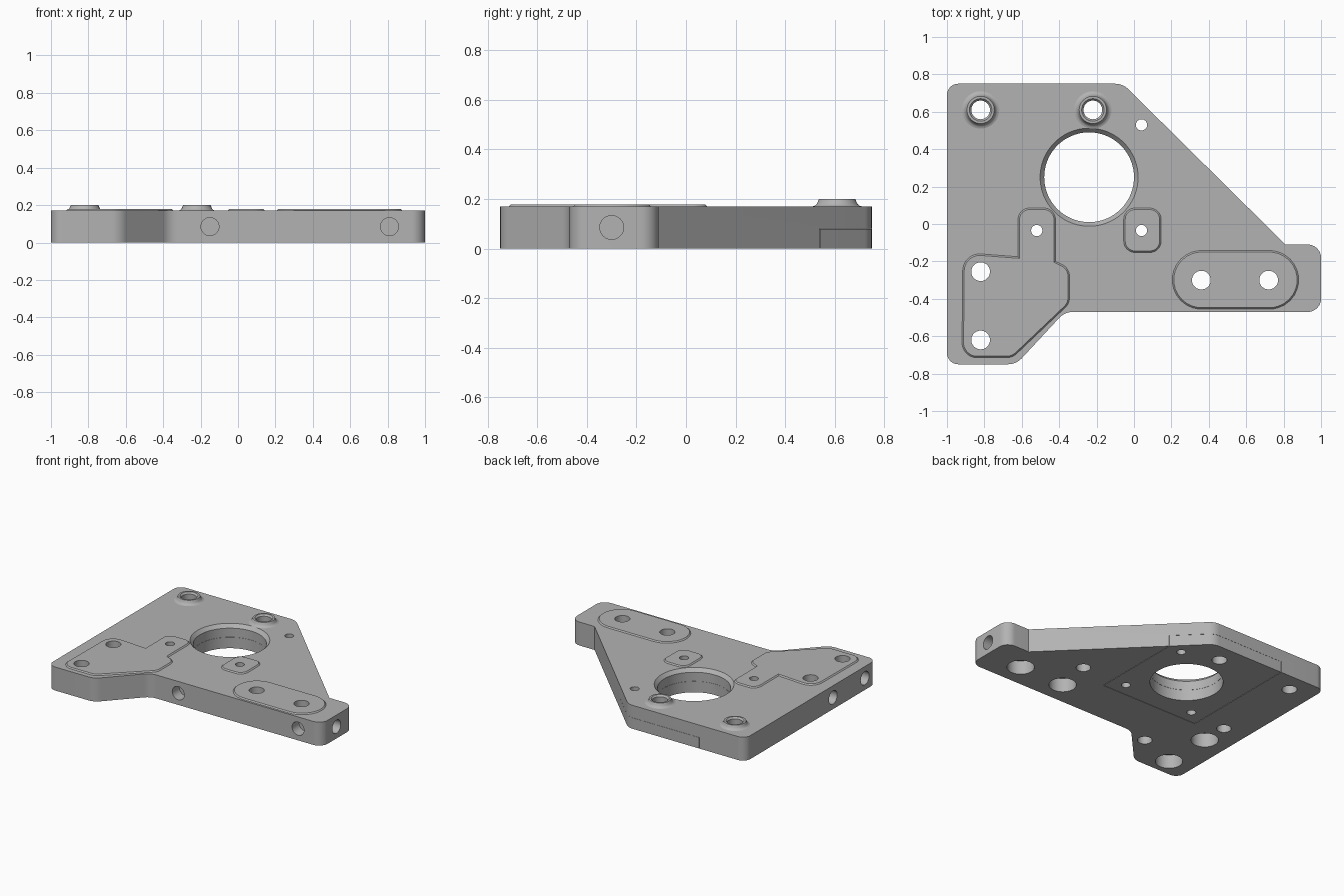
import bpy, bmesh, math
from mathutils import Vector, Matrix

cube = bpy.data.objects.get("Cube")
if cube:
    bpy.data.objects.remove(cube, do_unlink=True)

TOP, PAD_TOP, BOSS_TOP, SEAM = 0.17, 0.178, 0.2, 0.08

grey = bpy.data.materials.new("machined grey")
grey.use_nodes = True
grey.diffuse_color = (0.45, 0.45, 0.45, 1)
grey.node_tree.nodes["Principled BSDF"].inputs["Base Color"].default_value = (0.45, 0.45, 0.45, 1)


def finish(bm, name):
    bmesh.ops.recalc_face_normals(bm, faces=bm.faces)
    mesh = bpy.data.meshes.new(name)
    bm.to_mesh(mesh)
    bm.free()
    mesh.materials.append(grey)
    ob = bpy.data.objects.new(name, mesh)
    bpy.context.collection.objects.link(ob)
    return ob


def fillet(corners, steps=8):
    """Round each (x, y, radius) corner of a closed outline."""
    out = []
    for i, (x, y, r) in enumerate(corners):
        p = Vector((x, y))
        a = (Vector(corners[i - 1][:2]) - p).normalized()
        b = (Vector(corners[(i + 1) % len(corners)][:2]) - p).normalized()
        if r == 0:
            out.append(p)
            continue
        half = a.angle(b) / 2
        centre = p + (a + b).normalized() * r / math.sin(half)
        start = p + a * r / math.tan(half) - centre
        end = p + b * r / math.tan(half) - centre
        out += [centre + start.lerp(end, k / steps).normalized() * r for k in range(steps + 1)]
    return out


def prism(name, corners, z0, z1, chamfer=0):
    bm = bmesh.new()
    base = bm.faces.new([bm.verts.new((p.x, p.y, z0)) for p in fillet(corners)])
    geom = bmesh.ops.extrude_face_region(bm, geom=[base])["geom"]
    top = [v for v in geom if isinstance(v, bmesh.types.BMVert)]
    bmesh.ops.translate(bm, verts=top, vec=(0, 0, z1 - z0))
    bmesh.ops.recalc_face_normals(bm, faces=bm.faces)
    if chamfer:
        rim = [e for e in bm.edges if all(v in top for v in e.verts)]
        bmesh.ops.bevel(bm, geom=rim, offset=chamfer, segments=1, affect="EDGES")
    return finish(bm, name)


def turn(bm, profile, matrix, sides=48):
    """Add a closed solid of revolution from (radius, height) points."""
    rings = [[bm.verts.new(matrix @ Vector((r * math.cos(t), r * math.sin(t), z)))
              for t in (2 * math.pi * k / sides for k in range(sides))] for r, z in profile]
    for lo, hi in zip(rings, rings[1:]):
        for k in range(sides):
            n = (k + 1) % sides
            bm.faces.new((lo[k], lo[n], hi[n], hi[k]))
    bm.faces.new(rings[0][::-1])
    bm.faces.new(rings[-1])


def at(x, y, z=0):
    return Matrix.Translation((x, y, z))


# Main plate, with a pocket under it for the flush insert
plate = prism("main_plate", [
    (-1, 0.75, 0.06), (-0.06, 0.75, 0.1), (0.81, -0.11, 0), (1, -0.11, 0.07),
    (1, -0.47, 0.07), (-0.37, -0.47, 0.1), (-0.63, -0.75, 0.1), (-1, -0.75, 0.06)], 0, TOP)
pocket = prism("pocket_cutter", [
    (-0.633, -0.133, 0), (0.153, -0.133, 0), (0.153, 1, 0), (-0.633, 1, 0)], -0.1, SEAM)
diagonal_y = 0.75 - 0.21 * 0.86 / 0.87
insert = prism("bottom_insert", [
    (-0.63, -0.13, 0), (0.15, -0.13, 0), (0.15, diagonal_y, 0),
    (-0.06, 0.75, 0.1), (-0.63, 0.75, 0)], 0, SEAM - 0.001)

# Raised mounting pads
corner_pad = prism("corner_pad", [
    (-0.62, 0.085, 0.06), (-0.42, 0.085, 0.06), (-0.42, -0.2, 0), (-0.345, -0.235, 0.07),
    (-0.345, -0.425, 0.07), (-0.65, -0.715, 0.08), (-0.92, -0.715, 0.08),
    (-0.915, -0.153, 0.09), (-0.62, -0.175, 0)], 0.15, PAD_TOP, 0.008)
small_pad = prism("small_pad", [
    (-0.055, 0.085, 0.06), (0.145, 0.085, 0.06), (0.145, -0.152, 0.06), (-0.055, -0.152, 0.06)],
    0.15, PAD_TOP, 0.008)
long_pad = prism("long_pad", [
    (0.205, -0.142, 0.155), (0.88, -0.142, 0.155), (0.88, -0.455, 0.155), (0.205, -0.455, 0.155)],
    0.15, PAD_TOP, 0.008)

# Flared bosses
boss_spots = [(-0.82, 0.61), (-0.22, 0.61)]
bosses = []
for side, spot in zip(("right", "left"), boss_spots):
    bm = bmesh.new()
    turn(bm, [(0.1, 0.15), (0.1, TOP), (0.09, 0.173), (0.083, 0.179), (0.079, 0.187),
              (0.073, BOSS_TOP)], at(*spot))
    bosses.append(finish(bm, side + "_boss"))

# All drilled holes as one cutter
bm = bmesh.new()
turn(bm, [(0.24, -0.1), (0.24, 0.145), (0.262, TOP), (0.262, 0.3)], at(-0.24, 0.25), 96)
for spot in boss_spots:
    turn(bm, [(0.05, -0.1), (0.05, 0.188), (0.06, BOSS_TOP), (0.06, 0.3)], at(*spot))
for spot in [(0.04, 0.53), (0.04, -0.035), (-0.52, -0.035)]:
    turn(bm, [(0.03, -0.1), (0.03, 0.3)], at(*spot))
for spot in [(0.36, -0.3), (0.72, -0.3), (-0.82, -0.255), (-0.82, -0.62)]:
    turn(bm, [(0.09, -0.1), (0.09, 0.1), (0.05, 0.1), (0.05, 0.3)], at(*spot))
blind = [(0.048, -0.08), (0.048, 0.08)]
for spot in [(0.4, -0.04), (-0.52, -0.51), (-0.82, -0.06)]:
    turn(bm, blind, at(*spot))
for x in (-0.15, 0.81):
    turn(bm, blind, at(x, -0.47, 0.085) @ Matrix.Rotation(math.pi / 2, 4, "X"))
for x, y in [(1, -0.3), (-1, -0.255), (-1, -0.62)]:
    turn(bm, blind, at(x, y, 0.085) @ Matrix.Rotation(math.pi / 2, 4, "Y"))
holes = finish(bm, "hole_cutter")


def cut(ob, cutter):
    mod = ob.modifiers.new("cut", "BOOLEAN")
    mod.operation = "DIFFERENCE"
    mod.solver = "EXACT"
    mod.object = cutter
    bpy.ops.object.modifier_apply(modifier=mod.name)


# Cut every part, then smooth the curved walls
for ob in [plate, insert, corner_pad, small_pad, long_pad] + bosses:
    bpy.ops.object.select_all(action="DESELECT")
    bpy.context.view_layer.objects.active = ob
    ob.select_set(True)
    if ob == plate:
        cut(ob, pocket)
    cut(ob, holes)
    bpy.ops.object.shade_smooth_by_angle(angle=math.radians(25))

for cutter in (pocket, holes):
    bpy.data.objects.remove(cutter, do_unlink=True)
